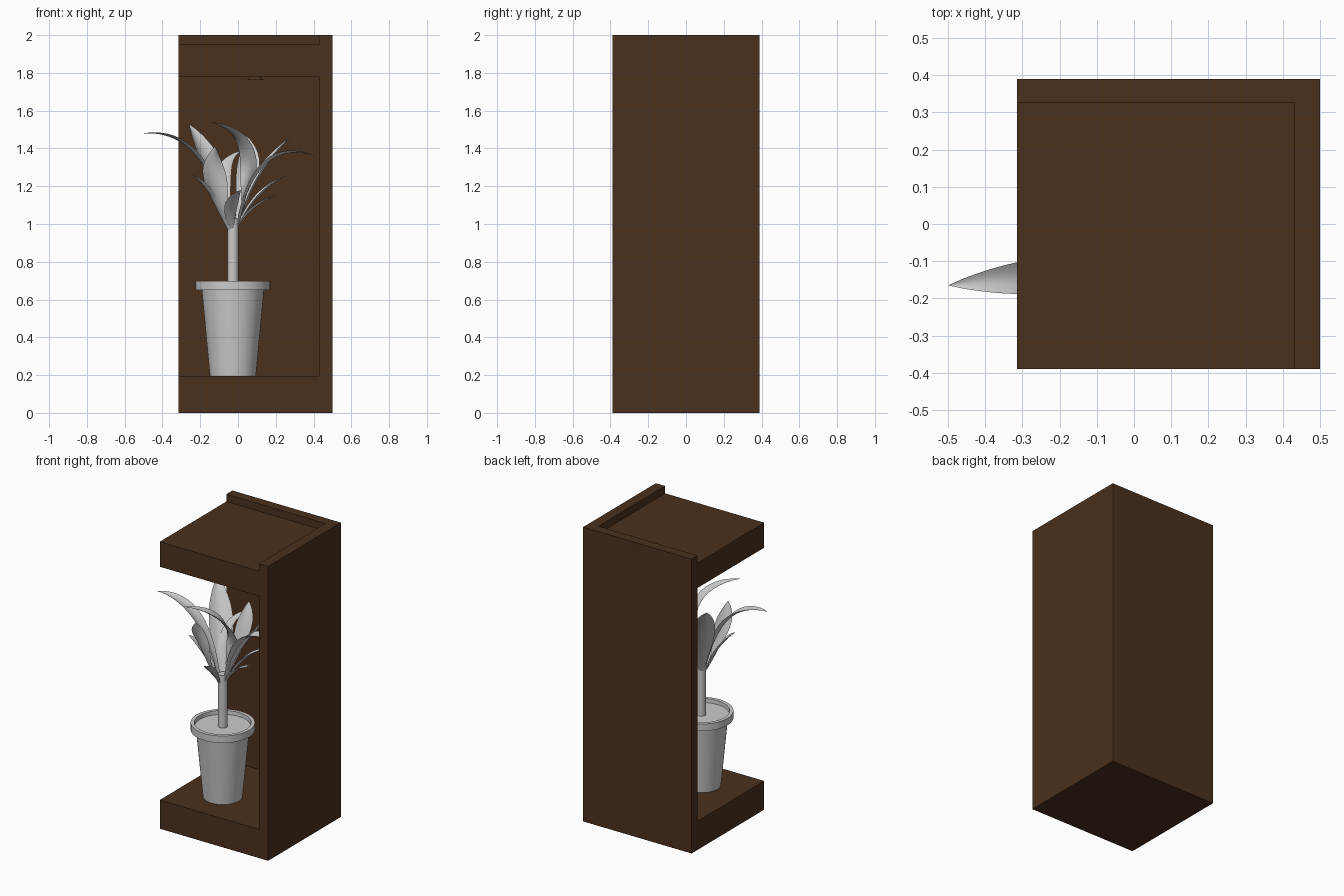
import bpy, math
from mathutils import Vector

if "Cube" in bpy.data.objects:
    bpy.data.objects.remove(bpy.data.objects["Cube"])

PX, PY = -0.027, -0.125          # pot axis

wood = bpy.data.materials.new("dark_wood")
wood.diffuse_color = (0.07, 0.03, 0.012, 1)
wood.use_nodes = True
wood.node_tree.nodes["Principled BSDF"].inputs["Base Color"].default_value = wood.diffuse_color


def box(name, lo, hi):
    lo, hi = Vector(lo), Vector(hi)
    bpy.ops.mesh.primitive_cube_add(size=1, location=(lo + hi) / 2)
    ob = bpy.context.object
    ob.name = name
    ob.scale = hi - lo
    bpy.ops.object.transform_apply(location=False, rotation=False, scale=True)
    return ob


def carve(ob, cutter):
    mod = ob.modifiers.new("carve", 'BOOLEAN')
    mod.operation, mod.object = 'DIFFERENCE', cutter
    cutter.hide_render = True
    bpy.context.view_layer.objects.active = ob
    bpy.ops.object.modifier_apply(modifier=mod.name)
    bpy.data.objects.remove(cutter)


def mesh_object(name, verts, faces):
    me = bpy.data.meshes.new(name)
    me.from_pydata(verts, [], faces)
    me.update()
    ob = bpy.data.objects.new(name, me)
    bpy.context.collection.objects.link(ob)
    bpy.ops.object.select_all(action='DESELECT')
    ob.select_set(True)
    bpy.context.view_layer.objects.active = ob
    bpy.ops.object.shade_smooth_by_angle(angle=math.radians(35))
    return ob


def lathe(name, profile, cx, cy, n=48):
    """Closed solid of revolution from (radius, z) points, bottom to top."""
    verts = [(cx + r * math.cos(2 * math.pi * i / n), cy + r * math.sin(2 * math.pi * i / n), z)
             for r, z in profile for i in range(n)]
    faces = [(k * n + i, k * n + (i + 1) % n, (k + 1) * n + (i + 1) % n, (k + 1) * n + i)
             for k in range(len(profile) - 1) for i in range(n)]
    faces.append(tuple(reversed(range(n))))
    faces.append(tuple(range((len(profile) - 1) * n, len(profile) * n)))
    return mesh_object(name, verts, faces)


def leaf(name, tip, ctrl, width, base_z, segs=16):
    """Folded blade along a quadratic curve leaving the trunk towards ctrl."""
    tip, ctrl = Vector(tip), Vector(ctrl)
    out = Vector((ctrl.x - PX, ctrl.y - PY, 0)).normalized()
    base = Vector((PX, PY, base_z)) + out * 0.025
    verts, faces = [], []
    for i in range(segs + 1):
        t = i / segs
        p = base * (1 - t) ** 2 + ctrl * 2 * t * (1 - t) + tip * t * t
        tan = ((ctrl - base) * (1 - t) + (tip - ctrl) * t).normalized()
        side = tan.cross(Vector((0, 0, 1))).normalized()
        normal = side.cross(tan)
        blade = max(0.0, math.sin(math.pi * t ** 1.25)) ** 0.85
        half = width / 2 * blade + 0.012 * (1 - t)
        for s in (-1, -0.5, 0, 0.5, 1):
            verts.append(p + side * half * s + normal * half * 0.35 * s * s)
    for i in range(segs):
        for j in range(4):
            a = i * 5 + j
            faces.append((a, a + 1, a + 6, a + 5))
    return mesh_object(name, verts, faces)


# Cabinet: block opened at front and left, with a recessed roof
cabinet = box("cabinet", (-0.315, -0.39, 0), (0.5, 0.39, 2))
carve(cabinet, box("niche_cutter", (-0.6, -0.7, 0.195), (0.43, 0.325, 1.78)))
carve(cabinet, box("roof_cutter", (-0.6, -0.7, 1.95), (0.43, 0.325, 2.3)))
cabinet.data.materials.clear()
cabinet.data.materials.append(wood)

# Ceiling lamp
lamp = lathe("ceiling_lamp", [(0.042, 1.763), (0.025, 1.782)], 0.0925, 0, 32)
lamp.data.materials.append(wood)

# Pot with rim, soil and trunk
lathe("pot", [(0.122, 0.196), (0.165, 0.65), (0.198, 0.65), (0.198, 0.698),
              (0.175, 0.698), (0.172, 0.655)], PX, PY)
lathe("soil", [(0.165, 0.651), (0.1735, 0.672)], PX, PY)
lathe("trunk", [(0.029, 0.66), (0.029, 1.03)], PX, PY, 24)

# Leaves: tip, curve control, width, height of attachment
leaves = [
    ((-0.50, -0.165, 1.48), (-0.17, -0.13, 1.50), 0.085, 0.97),
    ((-0.26, 0.15, 1.53), (-0.12, 0.00, 1.28), 0.14, 0.97),
    ((-0.12, -0.28, 1.41), (-0.16, -0.21, 1.20), 0.12, 0.96),
    ((-0.16, -0.36, 1.54), (0.16, -0.12, 1.48), 0.09, 0.99),
    ((0.28, -0.06, 1.46), (0.07, -0.10, 1.25), 0.11, 0.98),
    ((0.04, 0.06, 1.47), (0.09, -0.03, 1.28), 0.11, 0.99),
    ((0.41, -0.17, 1.36), (0.10, -0.14, 1.46), 0.085, 1.00),
    ((0.03, 0.10, 1.39), (-0.14, 0.00, 1.32), 0.08, 0.97),
    ((0.255, -0.08, 1.255), (0.09, -0.10, 1.17), 0.07, 0.98),
    ((0.20, -0.15, 1.15), (0.06, -0.14, 1.09), 0.06, 0.98),
    ((-0.24, -0.19, 1.26), (-0.14, -0.16, 1.18), 0.07, 0.97),
    ((0.015, -0.36, 1.18), (-0.06, -0.23, 1.10), 0.06, 0.97),
]
for i, (tip, ctrl, w, z) in enumerate(leaves, 1):
    leaf(f"leaf_{i:02d}", tip, ctrl, w, z)
